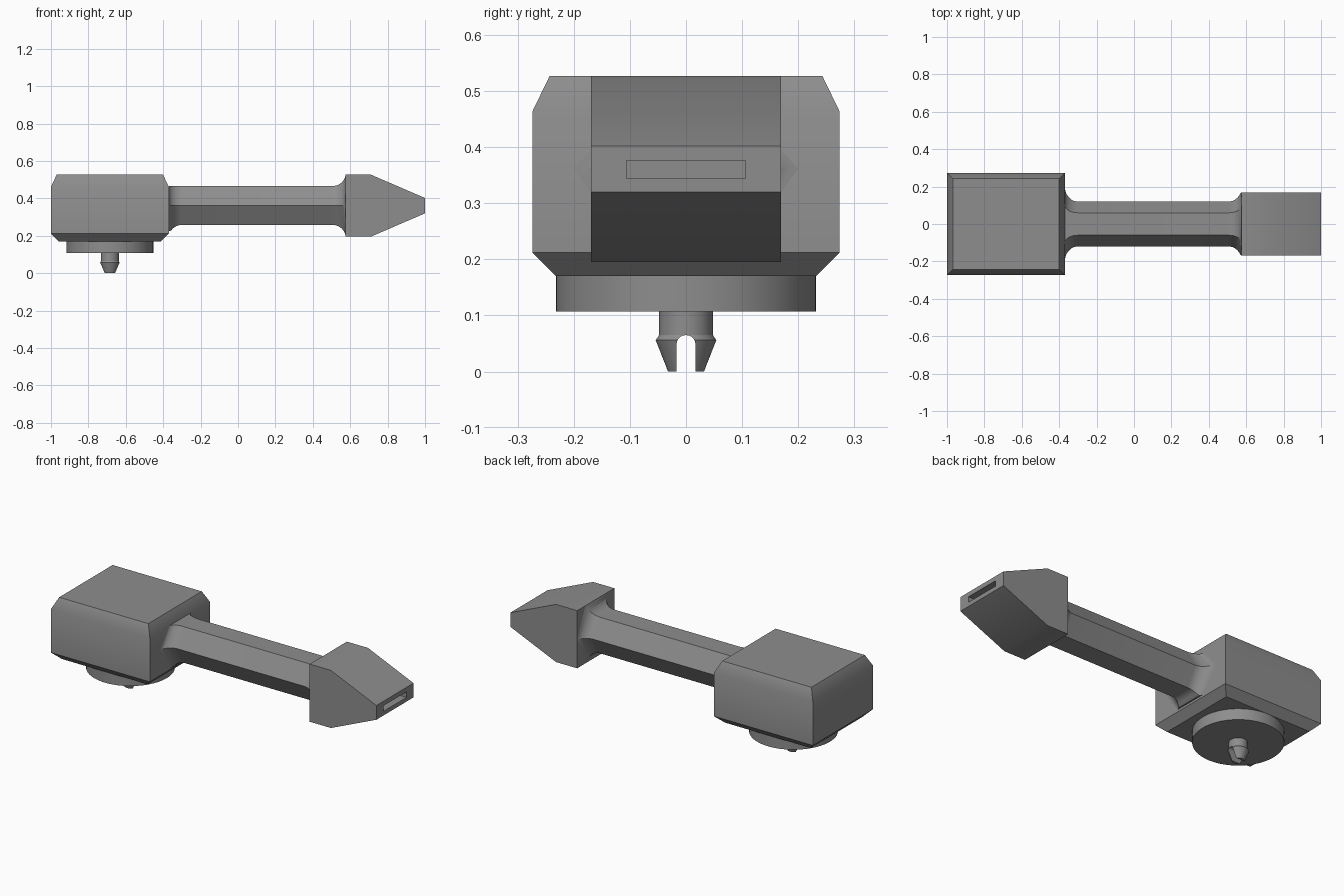
import bpy, bmesh, math

if "Cube" in bpy.data.objects:
    bpy.data.objects.remove(bpy.data.objects["Cube"])

grey = bpy.data.materials.new("mid grey")
grey.diffuse_color = (0.27, 0.27, 0.27, 1)
grey.use_nodes = True
grey.node_tree.nodes["Principled BSDF"].inputs["Base Color"].default_value = grey.diffuse_color


def make(name, rings):
    """Closed solid lofted through rings of equal point count."""
    bm = bmesh.new()
    loops = [[bm.verts.new(p) for p in ring] for ring in rings]
    n = len(loops[0])
    for a, b in zip(loops, loops[1:]):
        for i in range(n):
            j = (i + 1) % n
            bm.faces.new((a[i], a[j], b[j], b[i]))
    bm.faces.new(loops[0][::-1])
    bm.faces.new(loops[-1])
    bmesh.ops.recalc_face_normals(bm, faces=bm.faces)
    mesh = bpy.data.meshes.new(name)
    bm.to_mesh(mesh)
    bm.free()
    ob = bpy.data.objects.new(name, mesh)
    bpy.context.collection.objects.link(ob)
    mesh.materials.append(grey)
    return ob


def select(ob):
    bpy.ops.object.select_all(action='DESELECT')
    ob.select_set(True)
    bpy.context.view_layer.objects.active = ob


def smooth(ob):
    select(ob)
    bpy.ops.object.shade_smooth_by_angle(angle=math.radians(30))


def cut(ob, cutter):
    select(ob)
    mod = ob.modifiers.new("cut", 'BOOLEAN')
    mod.operation = 'DIFFERENCE'
    mod.solver = 'EXACT'
    mod.object = cutter
    bpy.ops.object.modifier_apply(modifier=mod.name)
    bpy.data.objects.remove(cutter)


def rect(cx, hx, hy, z):
    return [(cx + sx * hx, sy * hy, z) for sx, sy in ((-1, -1), (1, -1), (1, 1), (-1, 1))]


def circle(cx, r, z, n=48):
    return [(cx + r * math.cos(2 * math.pi * i / n), r * math.sin(2 * math.pi * i / n), z)
            for i in range(n)]


BX = -0.685  # centre of the block, base disc and pin

# Chamfered block
smooth(make("block", [rect(BX, 0.315 - i, 0.274 - i, z) for z, i in
                      ((0.17, 0.042), (0.212, 0), (0.463, 0), (0.527, 0.031))]))

# Round base disc
smooth(make("base_disc", [circle(BX, 0.232, z, 64) for z in (0.107, 0.172)]))

# Barbed clip pin, split by a round-topped slot
pin = make("clip_pin", [circle(BX, r, z) for r, z in
                        ((0.032, 0), (0.054, 0.056), (0.048, 0.065), (0.048, 0.109))])
slot = [(-0.017, -0.05), (0.017, -0.05)]
slot += [(0.017 * math.cos(t * math.pi / 10), 0.048 + 0.017 * math.sin(t * math.pi / 10))
         for t in range(11)]
cut(pin, make("slot_cutter", [[(x, y, z) for y, z in slot] for x in (BX - 0.1, BX + 0.1)]))
smooth(pin)


# Hexagonal arm, flared by a round fillet at both ends
def hexagon(x, offset, zmin, zmax, ymax):
    r = 0.12 + offset / math.cos(math.pi / 6)
    pts = []
    for i in range(6):
        y = r * math.cos(i * math.pi / 3)
        z = 0.362 + r * math.sin(i * math.pi / 3)
        pts.append((x, max(-ymax, min(ymax, y)), max(zmin, min(zmax, z))))
    return pts


STEPS, R = 10, 0.07
arc = [(R * math.sin(a), R * (1 - math.cos(a)))
       for a in (i * math.pi / 2 / STEPS for i in range(STEPS + 1))]
left = [hexagon(-0.30 - dx, d, 0.225, 0.467, 0.2) for dx, d in reversed(arc)]
right = [hexagon(0.506 + dx, d, 0.196, 0.526, 0.168) for dx, d in arc]
smooth(make("arm", left + right))

# Wedge head with a recessed slot in its blunt tip
side = [(0.575, 0.195), (0.71, 0.195), (1.0, 0.32), (1.0, 0.402), (0.71, 0.527), (0.575, 0.527)]
head = make("wedge_head", [[(x, y, z) for x, z in side] for y in (-0.169, 0.169)])
cut(head, make("tip_cutter", [rect(1.0, 0.05, 0.106, z) for z in (0.344, 0.376)]))
smooth(head)
